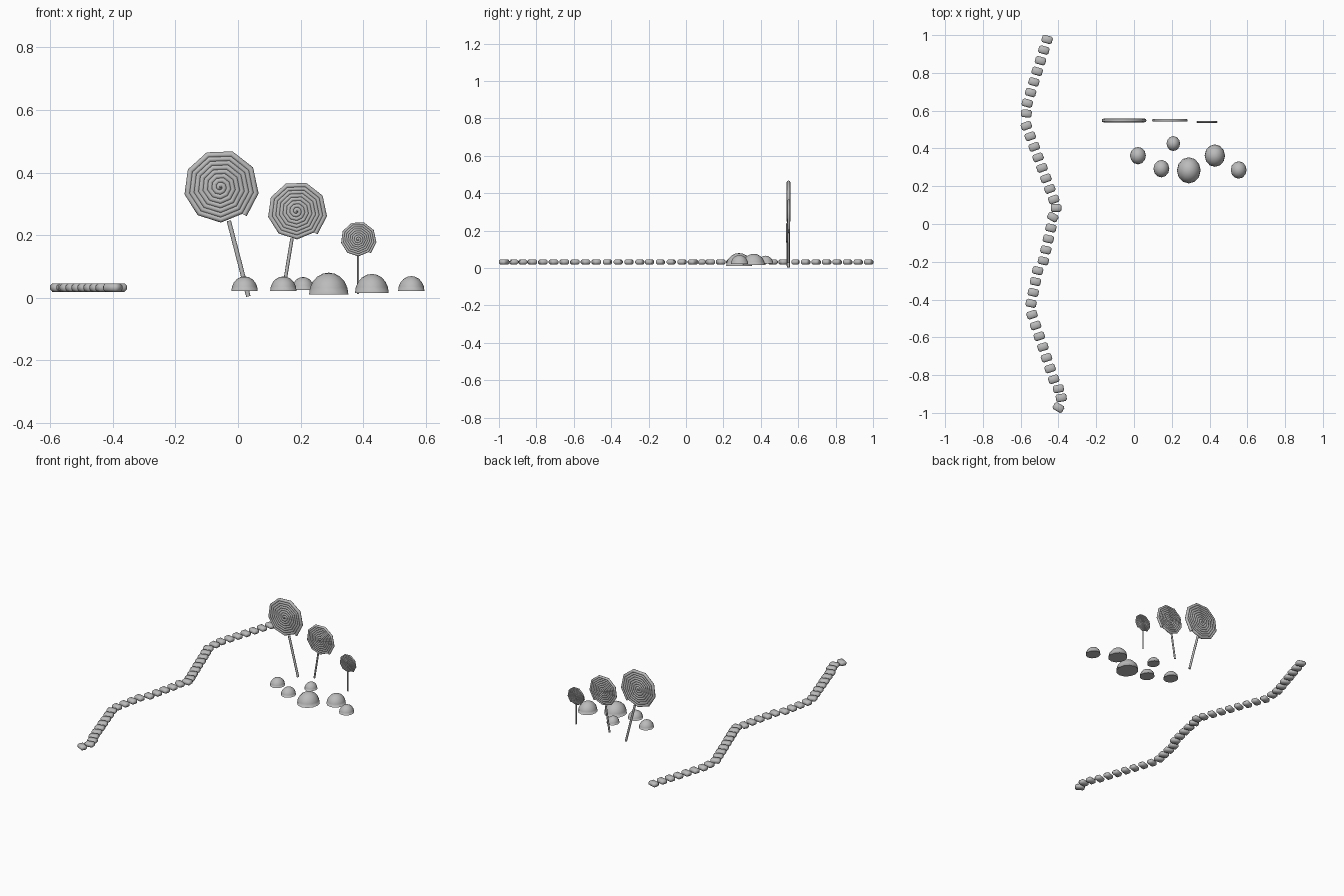
import bpy, bmesh
from math import sin, cos, radians, tau
from mathutils import Vector

if "Cube" in bpy.data.objects:
    bpy.data.objects.remove(bpy.data.objects["Cube"])

# One darker grey shared by every part
grey = bpy.data.materials.new("dark_grey")
grey.diffuse_color = (0.5, 0.5, 0.5, 1)
grey.use_nodes = True
grey.node_tree.nodes["Principled BSDF"].inputs["Base Color"].default_value = grey.diffuse_color


def mesh_object(name, bm, smooth=False):
    mesh = bpy.data.meshes.new(name)
    for f in bm.faces:
        f.smooth = smooth and len(f.verts) < 6
    bm.to_mesh(mesh)
    bm.free()
    mesh.materials.append(grey)
    obj = bpy.data.objects.new(name, mesh)
    bpy.context.collection.objects.link(obj)
    return obj


# Path edging: small bevelled candy blocks
def block(x, y, angle):
    bm = bmesh.new()
    bmesh.ops.create_cube(bm, size=1)
    bmesh.ops.scale(bm, vec=(0.057, 0.041, 0.027), verts=bm.verts)
    bmesh.ops.bevel(bm, geom=bm.edges[:], offset=0.008, segments=1, affect='EDGES')
    obj = mesh_object("path_block", bm, True)
    obj.location = (x, y, 0.032)
    obj.rotation_euler.z = radians(angle)


# Straight runs of the winding path: start, end, count, turn
runs = [
    ((-0.46, 0.977), (-0.565, 0.64), 7, -16),
    ((-0.57, 0.585), (-0.57, 0.585), 1, -5),
    ((-0.57, 0.52), (-0.425, 0.13), 8, 20),
    ((-0.412, 0.085), (-0.412, 0.085), 1, 0),
    ((-0.43, 0.037), (-0.43, 0.037), 1, -30),
    ((-0.44, -0.021), (-0.48, -0.195), 4, -13),
    ((-0.51, -0.247), (-0.545, -0.42), 4, -13),
    ((-0.54, -0.48), (-0.425, -0.822), 7, 18),
    ((-0.40, -0.872), (-0.385, -0.92), 2, 10),
    ((-0.40, -0.972), (-0.40, -0.972), 1, -30),
]
for a, b, count, angle in runs:
    for i in range(count):
        p = Vector(a).lerp(Vector(b), i / max(count - 1, 1))
        block(p.x, p.y, angle)


# Gumdrops: domes with flat bases
def gumdrop(x, y, z, radius, height):
    bm = bmesh.new()
    bmesh.ops.create_uvsphere(bm, u_segments=12, v_segments=10, radius=1)
    bmesh.ops.bisect_plane(bm, geom=bm.verts[:] + bm.edges[:] + bm.faces[:],
                           plane_co=(0, 0, 0), plane_no=(0, 0, 1), clear_inner=True)
    rim = [e for e in bm.edges if e.is_boundary]
    bmesh.ops.contextual_create(bm, geom=rim)
    for e in rim:
        e.smooth = False
    bmesh.ops.scale(bm, vec=(radius, radius * 1.1, height), verts=bm.verts)
    bmesh.ops.recalc_face_normals(bm, faces=bm.faces)
    mesh_object("gumdrop", bm, True).location = (x, y, z)


for drop in [(0.021, 0.362, 0.022, 0.042, 0.046), (0.145, 0.293, 0.022, 0.042, 0.046),
             (0.208, 0.426, 0.025, 0.036, 0.041), (0.29, 0.284, 0.01, 0.063, 0.07),
             (0.428, 0.362, 0.015, 0.054, 0.061), (0.554, 0.286, 0.022, 0.042, 0.047)]:
    gumdrop(*drop)


# Lollipops: a coiled tube on a thin stick
def lollipop(x, y, z, radius, foot_x, foot_z, stick_radius):
    turns, sides = 8, 9
    tube = radius * 0.075
    pitch = (radius - tube) / turns
    curve = bpy.data.curves.new("candy_spiral", 'CURVE')
    curve.dimensions = '3D'
    curve.bevel_depth = tube
    curve.bevel_resolution = 2
    curve.use_fill_caps = True
    curve.materials.append(grey)
    spline = curve.splines.new('POLY')
    n = turns * sides
    spline.points.add(n)
    for i, pt in enumerate(spline.points):
        angle = radians(-49) + tau * (n - i) / sides
        r = pitch * i / sides
        pt.co = (x + r * cos(angle), y, z + r * sin(angle), 1)
    spline.use_smooth = True
    bpy.context.collection.objects.link(bpy.data.objects.new("candy_spiral", curve))

    foot, centre = Vector((foot_x, y, foot_z)), Vector((x, y, z))
    axis = centre - foot
    top = centre - axis.normalized() * radius * 0.88
    bm = bmesh.new()
    bmesh.ops.create_cone(bm, cap_ends=True, segments=8, radius1=stick_radius,
                          radius2=stick_radius, depth=(top - foot).length)
    stick = mesh_object("candy_stick", bm, True)
    stick.location = (foot + top) / 2
    stick.rotation_euler = axis.to_track_quat('Z', 'Y').to_euler()


lollipop(-0.057, 0.548, 0.353, 0.126, 0.033, 0.004, 0.007)
lollipop(0.187, 0.549, 0.276, 0.1, 0.146, 0.028, 0.0055)
lollipop(0.384, 0.54, 0.186, 0.06, 0.384, 0.012, 0.0035)
